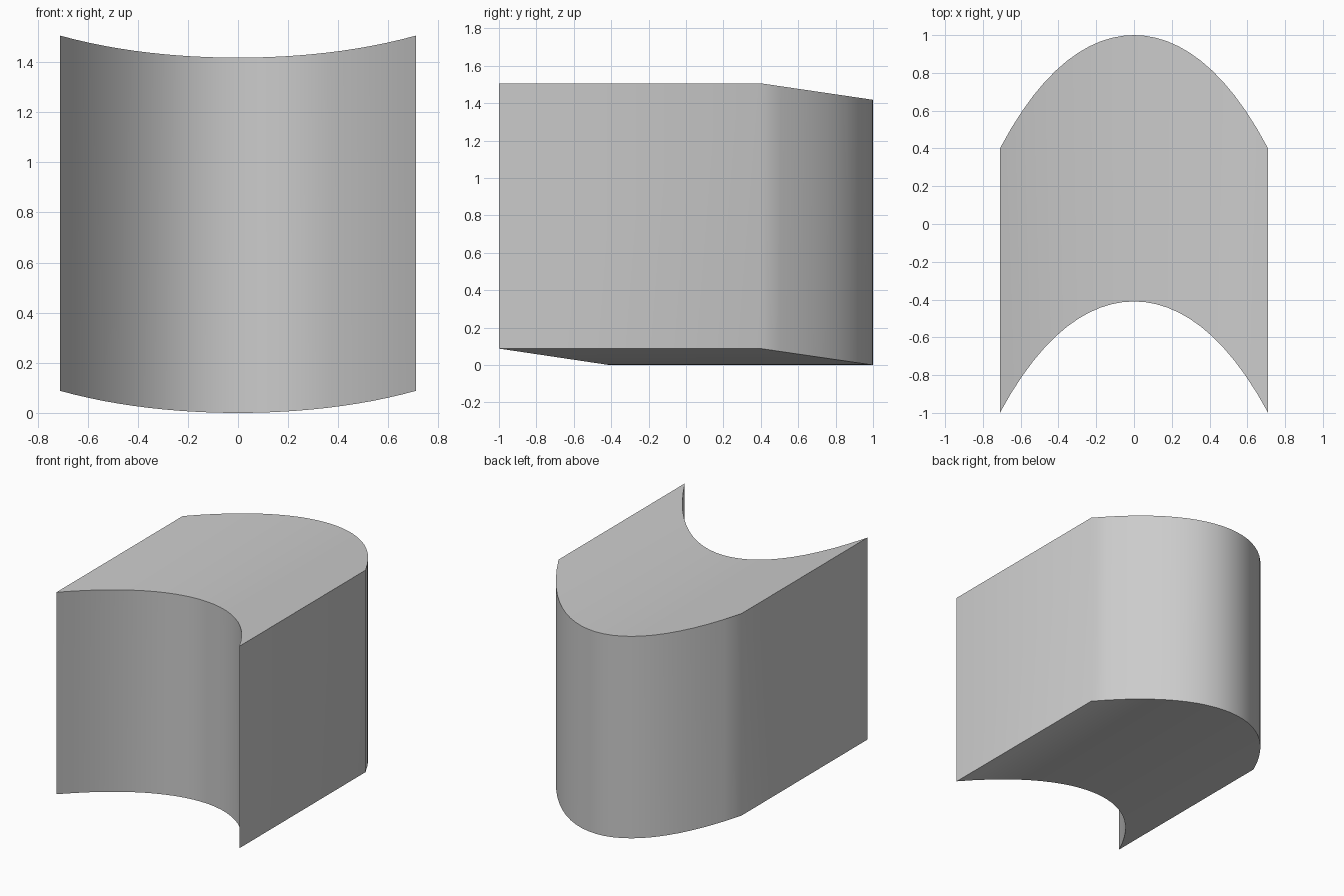
import bpy, bmesh, math

if "Cube" in bpy.data.objects:
    bpy.data.objects.remove(bpy.data.objects["Cube"])

HALF_W, N = 0.71, 24
DEPTH, HEIGHT = 1.41, 1.418


def arc(x):
    # bulge of the bent block: 0 at the sides, 1 on the centre line
    u2 = (x / HALF_W) ** 2
    return (1 - u2) * (1 + 0.12 * u2)


# Bent block: one four-cornered section swept along the arc
bm = bmesh.new()
sections = []
for i in range(N + 1):
    x = -HALF_W + 2 * HALF_W * i / N
    f = arc(x)
    y, z = -1 + 0.59 * f, 0.088 * (1 - f)
    sections.append([bm.verts.new(p) for p in (
        (x, y, z), (x, y + DEPTH - 0.01 * (1 - f), z),
        (x, y + DEPTH - 0.01 * (1 - f), z + HEIGHT), (x, y, z + HEIGHT))])
for a, b in zip(sections, sections[1:]):
    for k in range(4):
        m = (k + 1) % 4
        bm.faces.new((a[k], a[m], b[m], b[k]))

# Flat left and right sides
bm.faces.new(sections[0])
bm.faces.new(sections[-1])
bmesh.ops.recalc_face_normals(bm, faces=bm.faces)

mesh = bpy.data.meshes.new("curved_block")
bm.to_mesh(mesh)
bm.free()
block = bpy.data.objects.new("curved_block", mesh)
bpy.context.collection.objects.link(block)

# Smooth arcs, with the strong edges kept sharp
bpy.context.view_layer.objects.active = block
block.select_set(True)
bpy.ops.object.shade_smooth_by_angle(angle=math.radians(40))
